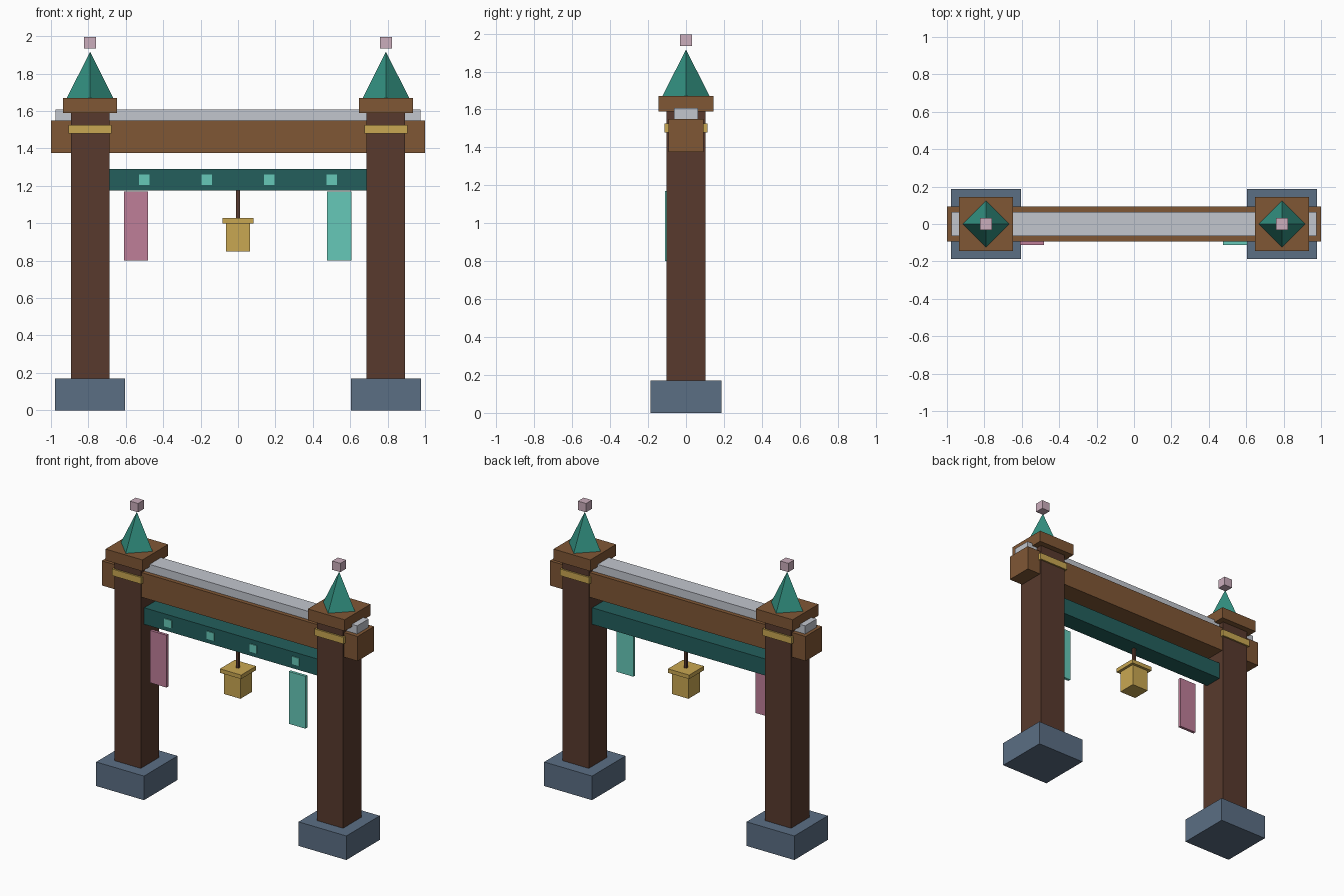
import bpy, math

if "Cube" in bpy.data.objects:
    bpy.data.objects.remove(bpy.data.objects["Cube"])

def material(name, rgb):
    lin = [(c / 255 / 12.92) if c < 11 else ((c / 255 + 0.055) / 1.055) ** 2.4 for c in rgb]
    m = bpy.data.materials.new(name)
    m.diffuse_color = (*lin, 1)
    m.use_nodes = True
    m.node_tree.nodes["Principled BSDF"].inputs["Base Color"].default_value = m.diffuse_color
    return m

DARK = material("dark_wood", (88, 58, 45))
WOOD = material("warm_wood", (128, 87, 53))
SLATE = material("slate_blue", (91, 110, 132))
TEAL = material("deep_teal", (35, 95, 92))
GREEN = material("spire_green", (50, 144, 128))
GOLD = material("gold", (201, 167, 82))
PALE = material("pale_grey", (194, 198, 206))
PINK = material("rose", (191, 126, 153))
MINT = material("mint", (102, 200, 184))
BLUSH = material("pale_pink", (203, 174, 188))

def box(name, mat, x, y, z):
    """Box from (min, max) ranges on each axis."""
    bpy.ops.mesh.primitive_cube_add(size=1, location=[(a + b) / 2 for a, b in (x, y, z)])
    o = bpy.context.object
    o.name = name
    o.scale = [b - a for a, b in (x, y, z)]
    bpy.ops.object.transform_apply(location=False, rotation=False, scale=True)
    o.data.materials.append(mat)
    return o

def pillar_box(name, mat, cx, half, z):
    return box(name, mat, (cx - half, cx + half), (-half, half), z)

# Two pillars with footing, band, capital, spire and floating finial
for side, cx in (("left", -0.791), ("right", 0.791)):
    pillar_box(side + "_footing", SLATE, cx, 0.187, (0, 0.17))
    pillar_box(side + "_post", DARK, cx, 0.103, (0.17, 1.59))
    pillar_box(side + "_band", GOLD, cx, 0.114, (1.479, 1.526))
    pillar_box(side + "_capital", WOOD, cx, 0.144, (1.59, 1.67))
    bpy.ops.mesh.primitive_cone_add(vertices=4, radius1=0.124, radius2=0, depth=0.247,
                                    location=(cx, 0, 1.67 + 0.1235))
    spire = bpy.context.object
    spire.name = side + "_spire"
    spire.data.materials.append(GREEN)
    pillar_box(side + "_finial", BLUSH, cx, 0.032, (1.934, 1.996))

# Cross beams
box("main_beam", WOOD, (-1, 1), (-0.093, 0.093), (1.376, 1.55))
box("beam_capping", PALE, (-0.977, 0.977), (-0.064, 0.064), (1.55, 1.608))
box("lower_rail", TEAL, (-0.70, 0.70), (-0.065, 0.065), (1.174, 1.291))

# Inlaid squares on the rail
for i in range(4):
    x = -0.5 + i / 3
    box(f"rail_inlay_{i + 1}", MINT, (x - 0.028, x + 0.028), (-0.071, -0.064), (1.205, 1.26))

# Hanging banners
box("left_banner", PINK, (-0.61, -0.48), (-0.112, -0.092), (0.80, 1.17))
box("right_banner", MINT, (0.476, 0.606), (-0.112, -0.092), (0.80, 1.17))

# Bell on its cord
pillar_box("bell_cord", DARK, 0, 0.01, (1.027, 1.176))
pillar_box("bell_cap", GOLD, 0, 0.083, (1.0, 1.028))
pillar_box("bell_body", GOLD, 0, 0.064, (0.848, 1.0))
